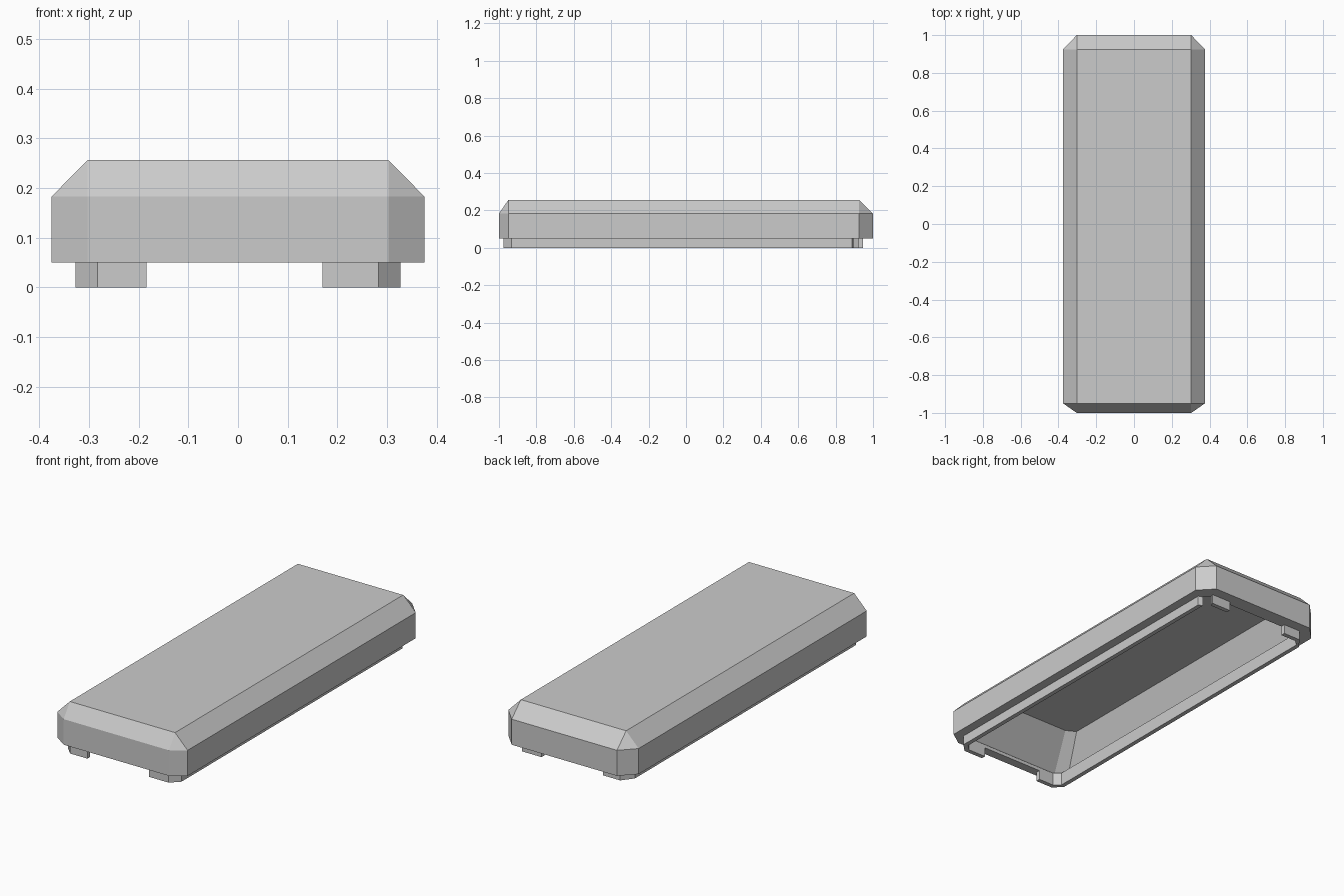
import bpy
import bmesh

if "Cube" in bpy.data.objects:
    bpy.data.objects.remove(bpy.data.objects["Cube"], do_unlink=True)

grey = bpy.data.materials.new("plain grey")
grey.use_nodes = True
COLOUR = (0.6, 0.6, 0.6, 1)
grey.diffuse_color = COLOUR
grey.node_tree.nodes["Principled BSDF"].inputs["Base Color"].default_value = COLOUR

# Cut-corner outlines: end x, side x, front, front cut, back cut, back
BODY = (0.303, 0.375, -1, -0.95, 0.925, 1)
TOP = (0.303, 0.303, -0.95, -0.95, 0.925, 0.925)
LIP_OUTER = (0.283, 0.327, -0.975, -0.932, 0.887, 0.945)
LIP_INNER = (0.273, 0.304, -0.952, -0.922, 0.895, 0.922)
WALL_FOOT = (0.288, 0.345, -0.961, -0.922, 0.9, 0.961)
CEILING = (0.23, 0.28, -0.806, -0.778, 0.765, 0.806)


def half_outline(x_end, x_side, front, front_cut, back_cut, back):
    """Left half of a rectangle with cut corners, from front to back."""
    return [(x_end, front), (x_side, front_cut), (x_side, back_cut), (x_end, back)]


def ring(z, outline):
    half = half_outline(*outline)
    return [(x, y, z) for x, y in half + [(-x, y) for x, y in reversed(half)]]


def loft(name, rings):
    """Skin a list of rings and cap both ends."""
    bm = bmesh.new()
    loops = [[bm.verts.new(p) for p in r] for r in rings]
    for a, b in zip(loops, loops[1:]):
        for i in range(len(a)):
            j = (i + 1) % len(a)
            bm.faces.new((a[i], a[j], b[j], b[i]))
    bm.faces.new(loops[0])
    bm.faces.new(loops[-1])
    bmesh.ops.remove_doubles(bm, verts=bm.verts, dist=0.0005)
    bmesh.ops.recalc_face_normals(bm, faces=bm.faces)
    mesh = bpy.data.meshes.new(name)
    bm.to_mesh(mesh)
    bm.free()
    mesh.materials.append(grey)
    bpy.context.collection.objects.link(bpy.data.objects.new(name, mesh))


def lip_sections(side, x_start):
    """Cross-sections of one lip, from its front tab round to its back tab."""
    path = []
    for outline in (LIP_OUTER, LIP_INNER):
        half = half_outline(*outline)
        half = [(x_start, half[0][1])] + half + [(x_start, half[-1][1])]
        path.append([(side * x, y) for x, y in half])
    return [[(*o, 0), (*i, 0), (*i, 0.05), (*o, 0.05)] for o, i in zip(*path)]


# Thin hollow cover: ceiling, leaning inner walls, rim ledge, sides, bevelled top
loft("cover_shell", [
    ring(0.233, CEILING),
    ring(0.068, WALL_FOOT),
    ring(0.068, LIP_INNER),
    ring(0.05, LIP_INNER),
    ring(0.05, BODY),
    ring(0.183, BODY),
    ring(0.256, TOP),
])

# Thin locating lips; the left one is open at its back corner
loft("right_lip", lip_sections(-1, 0.184))
left = lip_sections(1, 0.17)
loft("left_lip", left[:4])
loft("left_back_tab", left[4:])
